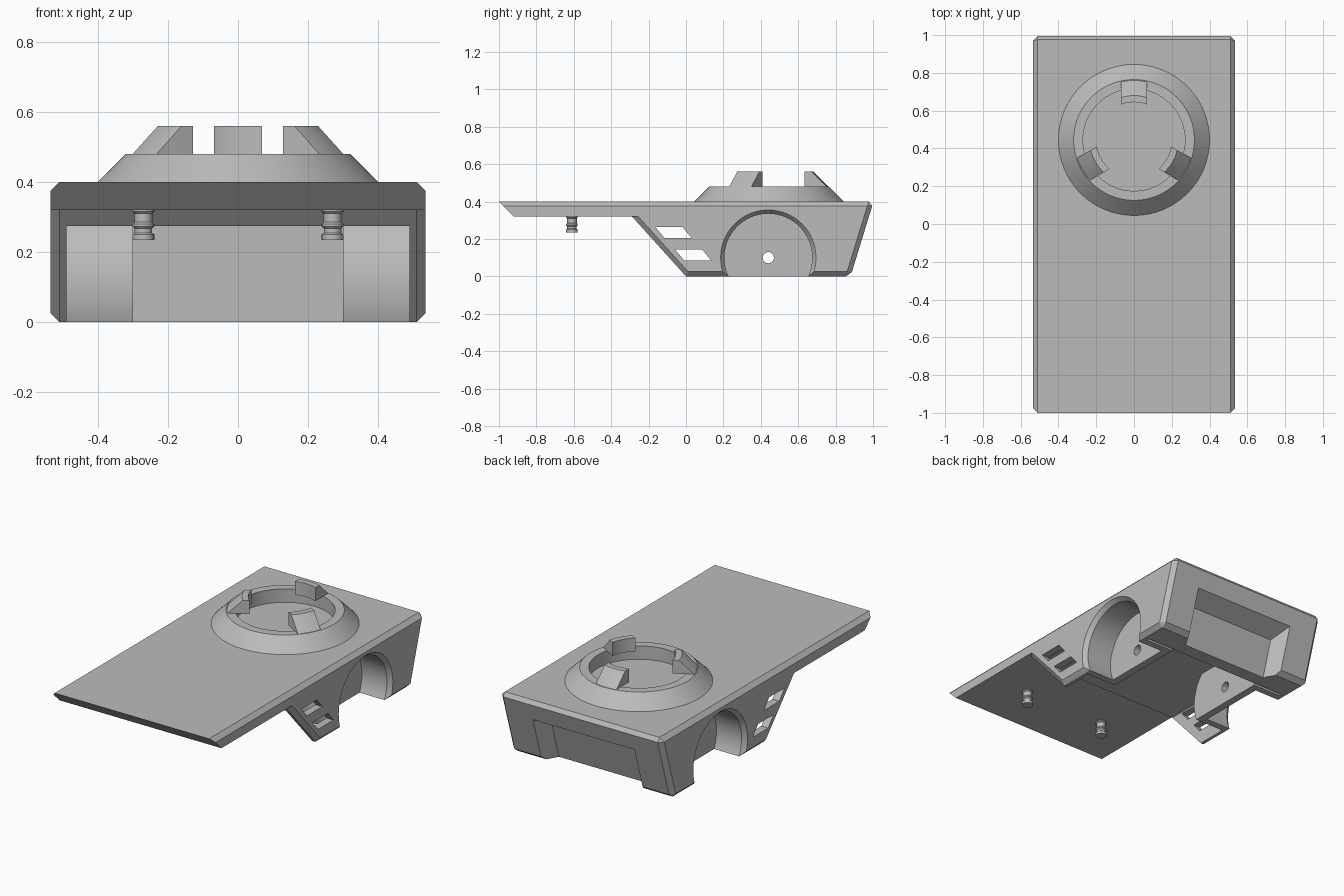
import bpy, bmesh
from math import cos, sin, pi, radians
from mathutils import Matrix, Vector

if "Cube" in bpy.data.objects:
    bpy.data.objects.remove(bpy.data.objects["Cube"], do_unlink=True)

grey = bpy.data.materials.new("plain grey")
grey.use_nodes = True
COLOUR = (0.5, 0.5, 0.5, 1)
grey.diffuse_color = COLOUR
grey.node_tree.nodes["Principled BSDF"].inputs["Base Color"].default_value = COLOUR


def finish(bm, name):
    """Turn a bmesh into a grey object."""
    bmesh.ops.remove_doubles(bm, verts=bm.verts, dist=1e-5)
    bmesh.ops.recalc_face_normals(bm, faces=bm.faces)
    mesh = bpy.data.meshes.new(name)
    bm.to_mesh(mesh)
    bm.free()
    mesh.materials.append(grey)
    obj = bpy.data.objects.new(name, mesh)
    bpy.context.collection.objects.link(obj)
    return obj


def prism(name, profile, half, bevel_rule=None, bevel=0.025):
    """Extrude a (y, z) profile from x = -half to half; chamfer chosen edges."""
    bm = bmesh.new()
    face = bm.faces.new([bm.verts.new((-half, y, z)) for y, z in profile])
    new = bmesh.ops.extrude_face_region(bm, geom=[face])["geom"]
    for v in new:
        if isinstance(v, bmesh.types.BMVert):
            v.co.x = half
    bmesh.ops.recalc_face_normals(bm, faces=bm.faces)
    if bevel_rule:
        edges = [e for e in bm.edges if bevel_rule(*(v.co for v in e.verts))]
        bmesh.ops.bevel(bm, geom=edges, offset=bevel, segments=1,
                        affect='EDGES', clamp_overlap=True)
    return finish(bm, name)


def lathe(name, profile, matrix, steps=64):
    """Revolve a closed (radius, height) profile around local z."""
    bm = bmesh.new()
    rings = [[bm.verts.new((r * cos(2 * pi * i / steps), r * sin(2 * pi * i / steps), h))
              for r, h in profile] for i in range(steps)]
    n = len(profile)
    for i in range(steps):
        a, b = rings[i], rings[(i + 1) % steps]
        for j in range(n):
            k = (j + 1) % n
            if profile[j][0] or profile[k][0]:
                bm.faces.new((a[j], b[j], b[k], a[k]))
    bmesh.ops.transform(bm, matrix=matrix, verts=bm.verts)
    return finish(bm, name)


def box(name, lo, hi, matrix=Matrix()):
    lo, hi = Vector(lo), Vector(hi)
    bm = bmesh.new()
    bmesh.ops.create_cube(bm, size=1, matrix=matrix @ Matrix.Translation((lo + hi) / 2)
                          @ Matrix.Diagonal((*(hi - lo), 1)))
    return finish(bm, name)


def combine(target, tool, operation='DIFFERENCE'):
    """Apply a boolean and discard the tool object."""
    mod = target.modifiers.new("cut", 'BOOLEAN')
    mod.object, mod.operation, mod.solver = tool, operation, 'EXACT'
    bpy.context.view_layer.objects.active = target
    bpy.ops.object.modifier_apply(modifier=mod.name)
    bpy.data.objects.remove(tool, do_unlink=True)


HALF = 0.535
WHEEL_Y, WHEEL_Z = 0.44, 0.10
sides = (-1, 1)


def axle(side):
    """Place lathe height along +x or -x through the wheel centre."""
    return Matrix.Translation((0, WHEEL_Y, WHEEL_Z)) @ Matrix.Rotation(side * pi / 2, 4, 'Y')


# Hull and overhanging deck
body = prism("hull_and_deck", [(-0.361, 0.4), (0, 0), (0.88, 0), (1.003, 0.4)], HALF,
             lambda a, b: a.x == b.x or a.y > 0.1)
deck = prism("deck", [(-1, 0.4), (-0.92, 0.32), (-0.1, 0.32), (-0.1, 0.4)], HALF,
             lambda a, b: a.x == b.x and min(a.z, b.z) > 0.39)
combine(body, deck, 'UNION')

# Underside cavity that leaves the wheel housings standing
cavity = box("cavity", (-0.49, -0.6, -0.2), (0.49, 0.71, 0.275))
for s in sides:
    housing = lathe("housing", [(0, 0.3), (0.272, 0.3), (0.272, 0.7), (0, 0.7)], axle(s))
    combine(cavity, housing)
combine(body, cavity)

# Wheel wells with chamfered rims, and the axle hole
for s in sides:
    well = lathe("well", [(0, 0.345), (0.235, 0.345), (0.235, 0.51), (0.255, HALF),
                          (0.255, 0.7), (0, 0.7)], axle(s))
    combine(body, well)
combine(body, lathe("axle_hole", [(0, -0.8), (0.03, -0.8), (0.03, 0.8), (0, 0.8)], axle(1), 24))

# Slanted side windows
for y, z in ((-0.165, 0.265), (-0.06, 0.145)):
    window = prism("window", [(y, z), (y + 0.145, z), (y + 0.195, z - 0.06),
                              (y + 0.05, z - 0.06)], 0.8)
    combine(body, window)

# Tapered recess in the back, open at the bottom
bm = bmesh.new()
for depth, half, top in ((0.09, 0.385, 0.335), (-0.09, 0.285, 0.215)):
    for x in (-half, half):
        for z in (-0.1, top):
            bm.verts.new((x, 0.88 + 0.3075 * z + depth, z))
bmesh.ops.convex_hull(bm, input=bm.verts)
combine(body, finish(bm, "recess"))

# Turret ring
centre = Matrix.Translation((0, 0.445, 0))
ring = lathe("turret_ring", [(0.4, 0.4), (0.32, 0.48), (0.27, 0.48), (0.27, 0.4)], centre)

# Three lugs that carry the cone upward
lugs = []
for i in range(3):
    lug = lathe("turret_lug_%d" % (i + 1),
                [(0.2, 0.48), (0.2, 0.56), (0.235, 0.56), (0.315, 0.48)], centre)
    turn = centre @ Matrix.Rotation(radians(90 + 120 * i), 4, 'Z')
    combine(lug, box("lug_limit", (0.1, -0.068, 0.4), (0.5, 0.068, 0.7), turn), 'INTERSECT')
    lugs.append(lug)

# Ribbed pegs under the deck
peg_profile = [(0, 0.325), (0.031, 0.325), (0.031, 0.315), (0.026, 0.31), (0.026, 0.285),
               (0.031, 0.28), (0.031, 0.273), (0.025, 0.267), (0.025, 0.255),
               (0.031, 0.25), (0.031, 0.235), (0, 0.235)]
pegs = [lathe(name, peg_profile, Matrix.Translation((0.27 * s, -0.61, 0)), 24)
        for s, name in zip(sides, ("right_peg", "left_peg"))]

# Smooth the round surfaces, keep the edges sharp
bpy.ops.object.select_all(action='DESELECT')
for obj in [body, ring, *lugs, *pegs]:
    obj.select_set(True)
bpy.context.view_layer.objects.active = body
bpy.ops.object.shade_smooth_by_angle(angle=radians(25))
